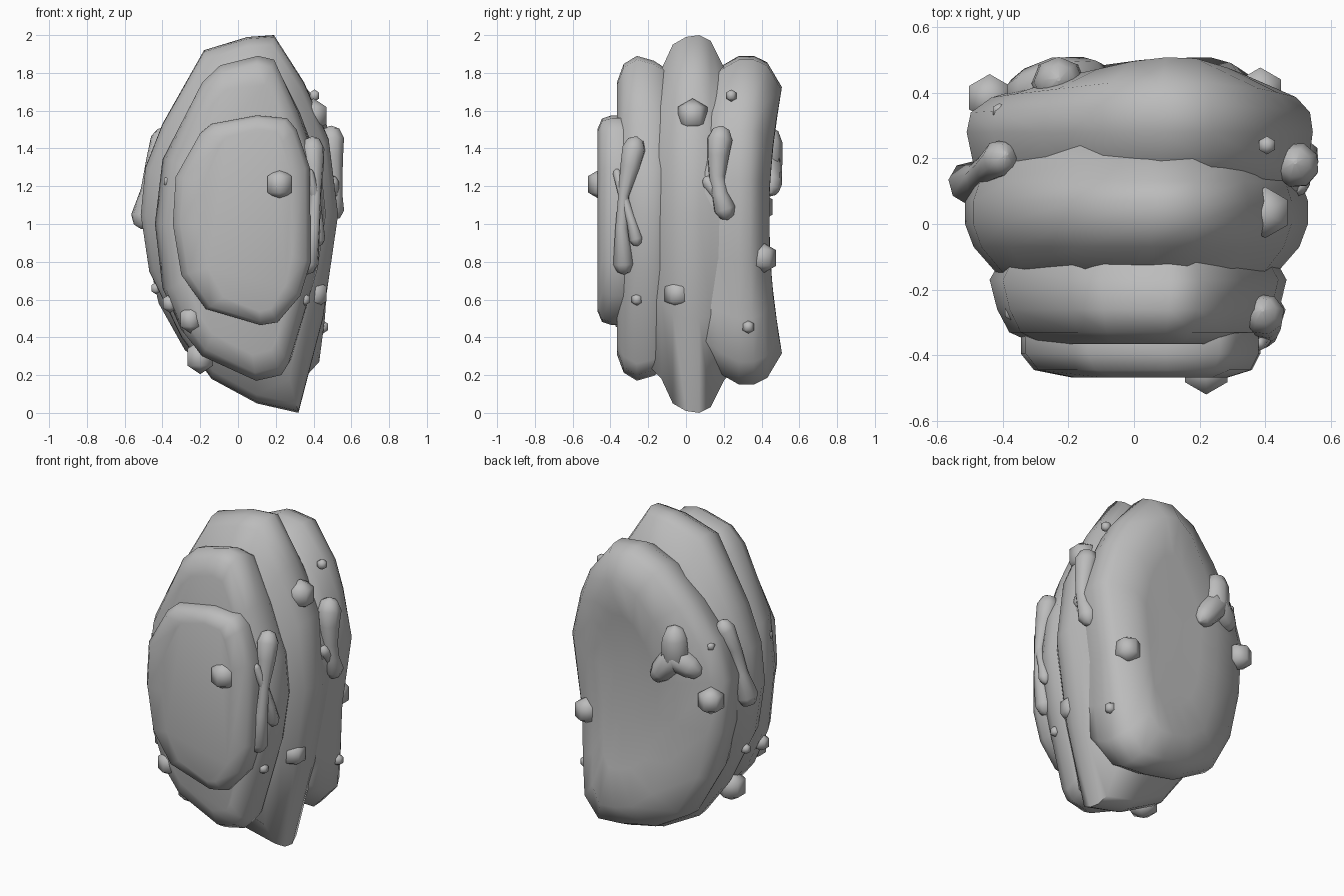
import bpy, bmesh, math
from mathutils import Vector

cube = bpy.data.objects.get("Cube")
if cube:
    bpy.data.objects.remove(cube, do_unlink=True)

stone = bpy.data.materials.new("grey_stone")
stone.use_nodes = True
stone.diffuse_color = (0.5, 0.5, 0.5, 1)
stone.node_tree.nodes["Principled BSDF"].inputs["Base Color"].default_value = (0.5, 0.5, 0.5, 1)


def finish(obj, angle):
    obj.data.materials.clear()
    obj.data.materials.append(stone)
    bpy.ops.object.select_all(action="DESELECT")
    obj.select_set(True)
    bpy.context.view_layer.objects.active = obj
    bpy.ops.object.shade_smooth_by_angle(angle=math.radians(angle))


def add_mesh(name, bm, angle=70):
    bmesh.ops.recalc_face_normals(bm, faces=bm.faces)
    mesh = bpy.data.meshes.new(name)
    bm.to_mesh(mesh)
    bm.free()
    obj = bpy.data.objects.new(name, mesh)
    bpy.context.collection.objects.link(obj)
    finish(obj, angle)


def slab(name, outline, rings, centre, sag=0):
    """Loft an x-z outline through rings of (y, x scale, z scale); sag hollows the back at mid height."""
    cx, cz = centre
    bm = bmesh.new()
    loops = []
    for y, sx, sz in rings:
        loop = []
        for x, z in outline:
            dz = (z - cz) * sz
            hollow = sag * max(0, y - .3) * max(0, 1 - (dz / .75) ** 2)
            loop.append(bm.verts.new((cx + (x - cx) * sx, y - hollow, cz + dz)))
        loops.append(loop)
    n = len(outline)
    for a, b in zip(loops, loops[1:]):
        for i in range(n):
            j = (i + 1) % n
            bm.faces.new((a[i], a[j], b[j], b[i]))
    bm.faces.new(loops[0])
    bm.faces.new(loops[-1])
    add_mesh(name, bm)


def pebble(name, pos, r):
    bm = bmesh.new()
    bmesh.ops.create_uvsphere(bm, u_segments=6, v_segments=3, radius=r)
    bmesh.ops.translate(bm, verts=bm.verts, vec=pos)
    add_mesh(name, bm, 180)


def drip(name, points):
    """Rounded strand through (x, y, z, radius) points."""
    def cap(p, q):
        d = (Vector(p[:3]) - Vector(q[:3])).normalized() * p[3]
        return [(*(Vector(p[:3]) + d * k), p[3] * s) for k, s in ((1, .08), (.75, .65))]
    pts = cap(points[0], points[1]) + points + cap(points[-1], points[-2])[::-1]
    curve = bpy.data.curves.new(name, "CURVE")
    curve.dimensions = "3D"
    curve.bevel_depth = 1
    curve.bevel_resolution = 2
    curve.use_fill_caps = True
    spline = curve.splines.new("POLY")
    spline.points.add(len(pts) - 1)
    for sp, p in zip(spline.points, pts):
        sp.co = (*p[:3], 1)
        sp.radius = p[3]
    obj = bpy.data.objects.new(name, curve)
    bpy.context.collection.objects.link(obj)
    bpy.ops.object.select_all(action="DESELECT")
    obj.select_set(True)
    bpy.context.view_layer.objects.active = obj
    bpy.ops.object.convert(target="MESH")
    finish(bpy.context.object, 180)


# Layered slabs, front to back
slab("front_slab",
     [(-.2, 1.48), (-.14, 1.53), (.1, 1.575), (.26, 1.56), (.31, 1.5), (.38, 1.3), (.385, .8),
      (.33, .62), (.21, .48), (.12, .465), (-.17, .55), (-.3, .73), (-.345, 1), (-.33, 1.25)],
     [(-.26, .95, .93), (-.33, 1, 1), (-.395, 1, 1), (-.445, .91, .97), (-.468, .65, .87)],
     (.1, 1.02))
slab("second_slab",
     [(.11, 1.89), (.2, 1.87), (.33, 1.6), (.44, 1.3), (.465, 1.05), (.42, .75), (.28, .26),
      (.24, .2), (.1, .17), (-.2, .3), (-.3, .42), (-.4, .65), (-.44, 1), (-.4, 1.35),
      (-.2, 1.75), (-.1, 1.84)],
     [(-.06, .9, .9), (-.13, .95, .94), (-.17, 1, .97), (-.26, .95, 1), (-.33, .87, .95),
      (-.365, .7, .84)], (.02, 1.03))
slab("middle_slab",
     [(-.18, 1.92), (.05, 1.99), (.19, 2), (.35, 1.75), (.48, 1.45), (.53, 1.05), (.45, .5),
      (.32, 0), (.1, .05), (-.14, .18), (-.3, .4), (-.47, .75), (-.515, 1.05), (-.49, 1.3),
      (-.4, 1.53)],
     [(-.19, .75, .76), (-.13, .85, .82), (-.07, .95, .95), (0, 1, .99), (.07, 1, 1),
      (.13, .96, .97), (.2, .94, .83), (.26, .9, .76)], (.01, 1.0))
slab("back_slab",
     [(.24, 1.87), (.08, 1.89), (-.1, 1.81), (-.28, 1.63), (-.43, 1.43), (-.51, 1.2), (-.49, .88),
      (-.42, .58), (-.28, .33), (-.05, .2), (.15, .16), (.32, .15), (.43, .27), (.46, .5),
      (.48, .8), (.545, 1.23), (.48, 1.5), (.41, 1.66)],
     [(.1, .92, .85), (.19, .97, .94), (.28, 1, 1), (.36, .98, 1), (.43, .88, .96),
      (.517, .57, .81), (.517, .38, .55), (.517, .2, .25)], (.12, 1.02), sag=.36)

# Pebbles stuck to the surface
pebbles = [
    (.22, -.445, 1.21, .086), (.4, .035, 1.575, .09), (.405, .24, 1.68, .032),
    (.41, -.045, .63, .078), (.355, -.26, .6, .032), (.45, .33, .455, .035),
    (.385, .405, .82, .083), (-.25, -.31, .495, .074), (-.37, -.27, 1.225, .03),
    (-.44, .385, 1.09, .083), (-.41, .345, 1.4, .027), (-.435, .04, .66, .032),
    (-.36, -.22, .58, .05), (-.2, -.16, .295, .09)]
for i, (x, y, z, r) in enumerate(pebbles):
    pebble(f"pebble_{i + 1}", (x, y, z), r)

# Soft drips on both flanks
drip("long_drip", [(.495, .18, 1.45, .07), (.5, .17, 1.36, .06), (.51, .165, 1.25, .045),
                   (.51, .18, 1.16, .045), (.505, .205, 1.08, .06)])
drip("long_drip_nub", [(.5, .18, 1.14, .035), (.5, .12, 1.22, .036)])
drip("front_drip", [(.395, -.275, 1.4, .064), (.4, -.295, 1.3, .055), (.41, -.33, 1.15, .03),
                    (.4, -.34, .98, .035), (.37, -.33, .79, .057)])
drip("thin_drip", [(.38, -.365, 1.27, .022), (.41, -.33, 1.14, .025), (.425, -.29, 1.02, .025),
                   (.425, -.265, .92, .037)])
drip("flank_drip", [(-.405, .2, 1.45, .058), (-.445, .17, 1.33, .043), (-.475, .145, 1.18, .04),
                    (-.5, .125, 1.04, .067)])

# Three-lobed lump on the back
hub = (-.23, .425, 1.32, .085)
for i, lobe in enumerate([(-.23, .435, 1.44, .075), (-.14, .445, 1.21, .065), (-.32, .405, 1.27, .07)]):
    drip(f"back_lump_lobe_{i + 1}", [hub, lobe])
